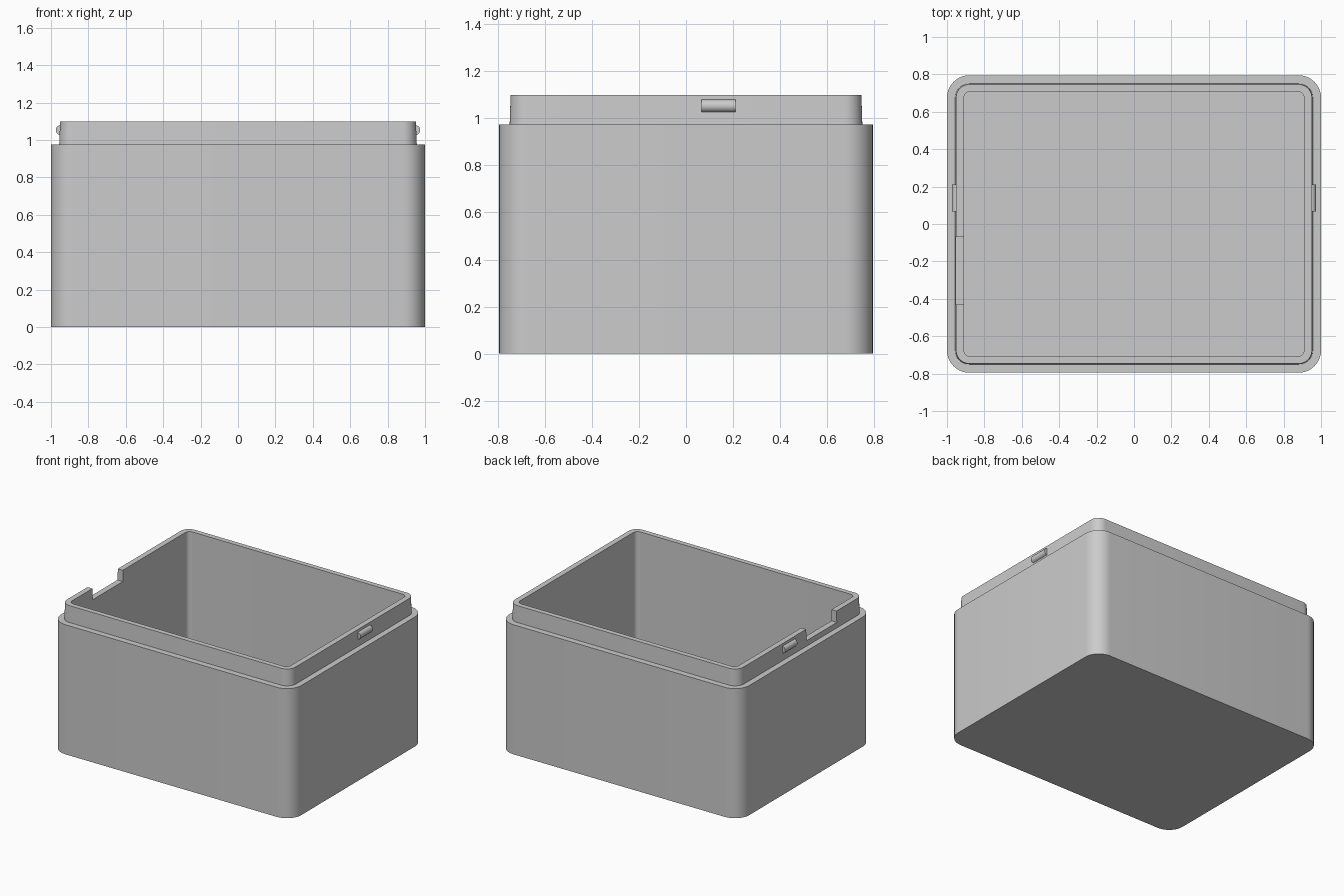
import bpy, bmesh, math

if "Cube" in bpy.data.objects:
    bpy.data.objects.remove(bpy.data.objects["Cube"])

plastic = bpy.data.materials.new("grey plastic")
plastic.diffuse_color = (0.6, 0.6, 0.6, 1)
plastic.use_nodes = True
plastic.node_tree.nodes["Principled BSDF"].inputs["Base Color"].default_value = plastic.diffuse_color


def rounded_loop(bm, hx, hy, r, z, seg=10):
    """Ring of vertices around a rounded rectangle."""
    verts = []
    for i, (sx, sy) in enumerate([(1, 1), (-1, 1), (-1, -1), (1, -1)]):
        for k in range(seg + 1):
            a = math.radians(90 * (i + k / seg))
            verts.append(bm.verts.new((sx * (hx - r) + r * math.cos(a),
                                       sy * (hy - r) + r * math.sin(a), z)))
    return verts


def finish(bm, name):
    bmesh.ops.recalc_face_normals(bm, faces=bm.faces[:])
    mesh = bpy.data.meshes.new(name)
    bm.to_mesh(mesh)
    bm.free()
    ob = bpy.data.objects.new(name, mesh)
    bpy.context.collection.objects.link(ob)
    mesh.materials.append(plastic)
    return ob


def smooth(ob):
    bpy.ops.object.select_all(action='DESELECT')
    ob.select_set(True)
    bpy.context.view_layer.objects.active = ob
    bpy.ops.object.shade_smooth_by_angle(angle=math.radians(30))


# Box shell: outer wall, ledge, lid lip, inner wall and floor as one loft
bm = bmesh.new()
sections = [(1.0, 0.795, 0.12, 0.0), (1.0, 0.795, 0.12, 0.975),
            (0.956, 0.75, 0.075, 0.975), (0.951, 0.746, 0.07, 1.10),
            (0.91, 0.708, 0.035, 1.10), (0.91, 0.708, 0.035, 0.09)]
loops = [rounded_loop(bm, *s) for s in sections]
for a, b in zip(loops, loops[1:]):
    for i in range(len(a)):
        j = (i + 1) % len(a)
        bm.faces.new((a[i], a[j], b[j], b[i]))
bm.faces.new(loops[0])
bm.faces.new(loops[-1])
box = finish(bm, "box_shell")

# Finger notch cut in the left side of the lip
bm = bmesh.new()
bmesh.ops.create_cube(bm, size=1)
for v in bm.verts:
    v.co = (-0.935 + v.co.x * 0.12, -0.25 + v.co.y * 0.36, 1.115 + v.co.z * 0.20)
cutter = finish(bm, "notch_cutter")
cutter.hide_render = True
cutter.hide_set(True)
cut = box.modifiers.new("notch", 'BOOLEAN')
cut.object = cutter
cut.operation = 'DIFFERENCE'
cut.solver = 'EXACT'
bpy.context.view_layer.objects.active = box
box.select_set(True)
bpy.ops.object.modifier_apply(modifier="notch")
bpy.data.objects.remove(cutter)
smooth(box)

# Rounded snap catches on both sides of the lip
for side, name in ((-1, "left_catch"), (1, "right_catch")):
    bm = bmesh.new()
    ends = []
    for y in (0.066, 0.211):
        ends.append([bm.verts.new((side * (0.945 + 0.029 * math.cos(t)), y,
                                   1.053 + 0.028 * math.sin(t)))
                     for t in (math.radians(-90 + 15 * k) for k in range(13))])
    a, b = ends
    for i in range(len(a)):
        j = (i + 1) % len(a)
        bm.faces.new((a[i], a[j], b[j], b[i]))
    bm.faces.new(a)
    bm.faces.new(b)
    smooth(finish(bm, name))
